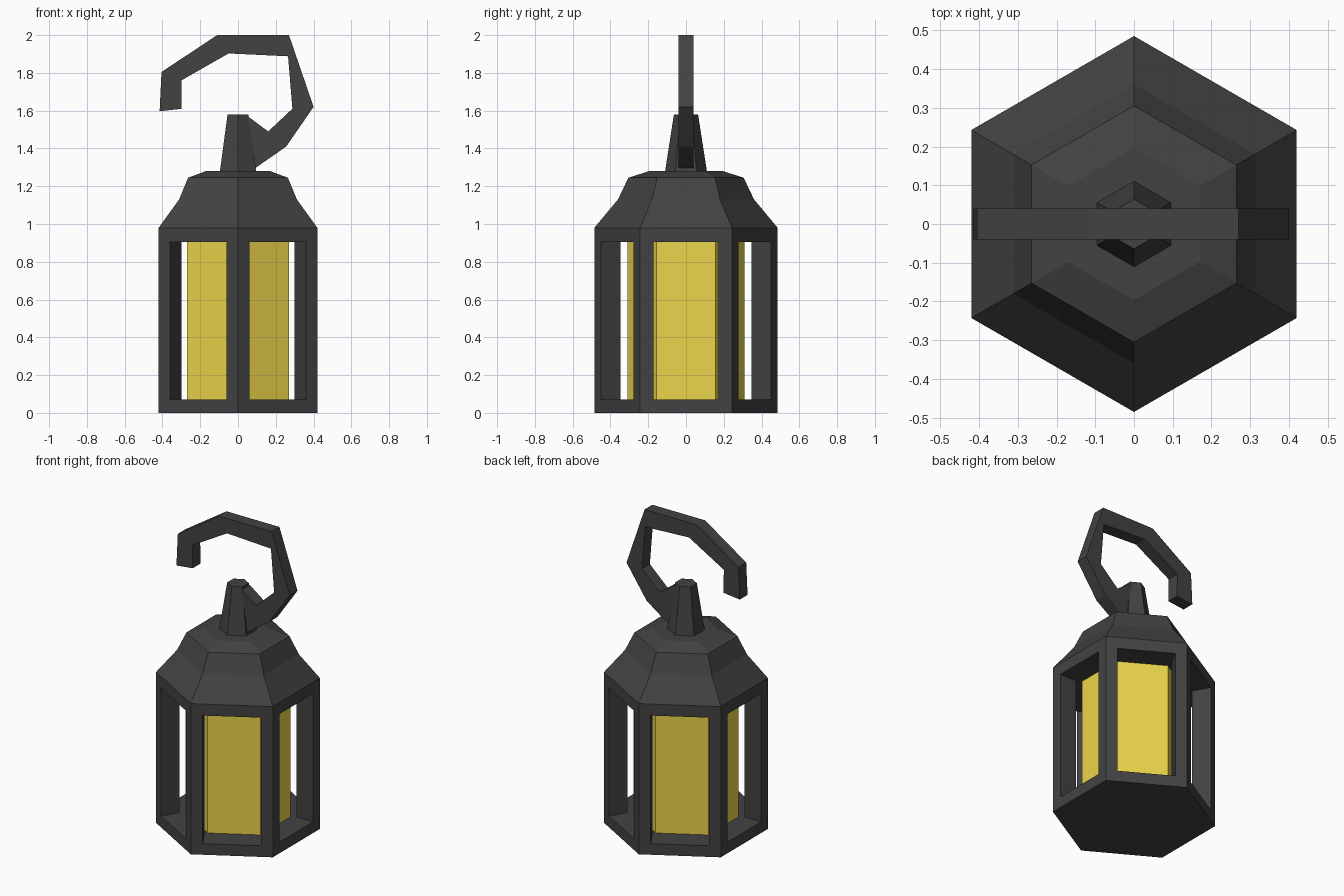
import bpy, bmesh, math
from mathutils import Vector

if "Cube" in bpy.data.objects:
    bpy.data.objects.remove(bpy.data.objects["Cube"])


def material(name, color):
    m = bpy.data.materials.new(name)
    m.diffuse_color = (*color, 1)
    m.use_nodes = True
    m.node_tree.nodes["Principled BSDF"].inputs["Base Color"].default_value = m.diffuse_color
    return m


IRON = material("dark_iron", (0.055, 0.055, 0.055))
GLOW = material("yellow_glass", (0.83, 0.66, 0.07))


def make_object(name, bm, mat):
    bmesh.ops.recalc_face_normals(bm, faces=bm.faces)
    me = bpy.data.meshes.new(name)
    bm.to_mesh(me)
    bm.free()
    me.materials.append(mat)
    ob = bpy.data.objects.new(name, me)
    bpy.context.collection.objects.link(ob)
    return ob


def corner(i, r):
    """Corner i of a hexagon with points on the y axis."""
    a = math.radians(90 + 60 * i)
    return Vector((r * math.cos(a), r * math.sin(a), 0))


def hex_stack(name, rings, mat):
    """Six-sided solid from (z, radius) rings."""
    bm = bmesh.new()
    loops = [[bm.verts.new(corner(i, r) + Vector((0, 0, z))) for i in range(6)]
             for z, r in rings]
    for a, b in zip(loops, loops[1:]):
        for i in range(6):
            j = (i + 1) % 6
            bm.faces.new((a[i], a[j], b[j], b[i]))
    bm.faces.new(loops[0])
    bm.faces.new(loops[-1])
    return make_object(name, bm, mat)


def prism(name, points, direction, mat):
    """Extrude a closed outline along a direction."""
    bm = bmesh.new()
    face = bm.faces.new([bm.verts.new(p) for p in points])
    ext = bmesh.ops.extrude_face_region(bm, geom=[face])
    verts = [v for v in ext["geom"] if isinstance(v, bmesh.types.BMVert)]
    bmesh.ops.translate(bm, verts=verts, vec=direction)
    return make_object(name, bm, mat)


# Lantern housing: straight body with stepped roof
housing = hex_stack("housing", [(0, 0.485), (0.98, 0.485), (1.13, 0.36),
                                (1.245, 0.305), (1.28, 0.196)], IRON)

# Window openings: star-shaped cutter leaving six wedge posts
R, HALF, Z0, Z1 = 0.485, 0.173, 0.072, 0.905
star = []
for i in range(6):
    a, b = corner(i, R), corner(i + 1, R)
    mid, side = (a + b) / 2, (b - a).normalized()
    star += [corner(i, 2 * HALF), mid * 1.3 - side * HALF, mid * 1.3 + side * HALF]
star = [p + Vector((0, 0, Z0)) for p in star]
cutter = prism("window_cutter", star, Vector((0, 0, Z1 - Z0)), IRON)
cutter.hide_render = True
mod = housing.modifiers.new("windows", "BOOLEAN")
mod.operation = "DIFFERENCE"
mod.solver = "EXACT"
mod.object = cutter
bpy.context.view_layer.objects.active = housing
bpy.ops.object.modifier_apply(modifier=mod.name)
bpy.data.objects.remove(cutter)

# Glowing glass core behind the windows
hex_stack("glass_core", [(Z0, 0.311), (Z1, 0.311)], GLOW)

# Tapered knob on the roof
hex_stack("top_knob", [(1.27, 0.112), (1.58, 0.064)], IRON)

# Hanging hook
outline = [(0.03, 1.31), (0.09, 1.295), (0.255, 1.41), (0.40, 1.62), (0.27, 2.0),
           (-0.11, 2.0), (-0.405, 1.805), (-0.415, 1.597), (-0.298, 1.61),
           (-0.30, 1.76), (-0.05, 1.903), (0.265, 1.888), (0.288, 1.61),
           (0.16, 1.49), (0.056, 1.567), (0.03, 1.5)]
prism("hook", [Vector((x, -0.04, z)) for x, z in outline], Vector((0, 0.08, 0)), IRON)
